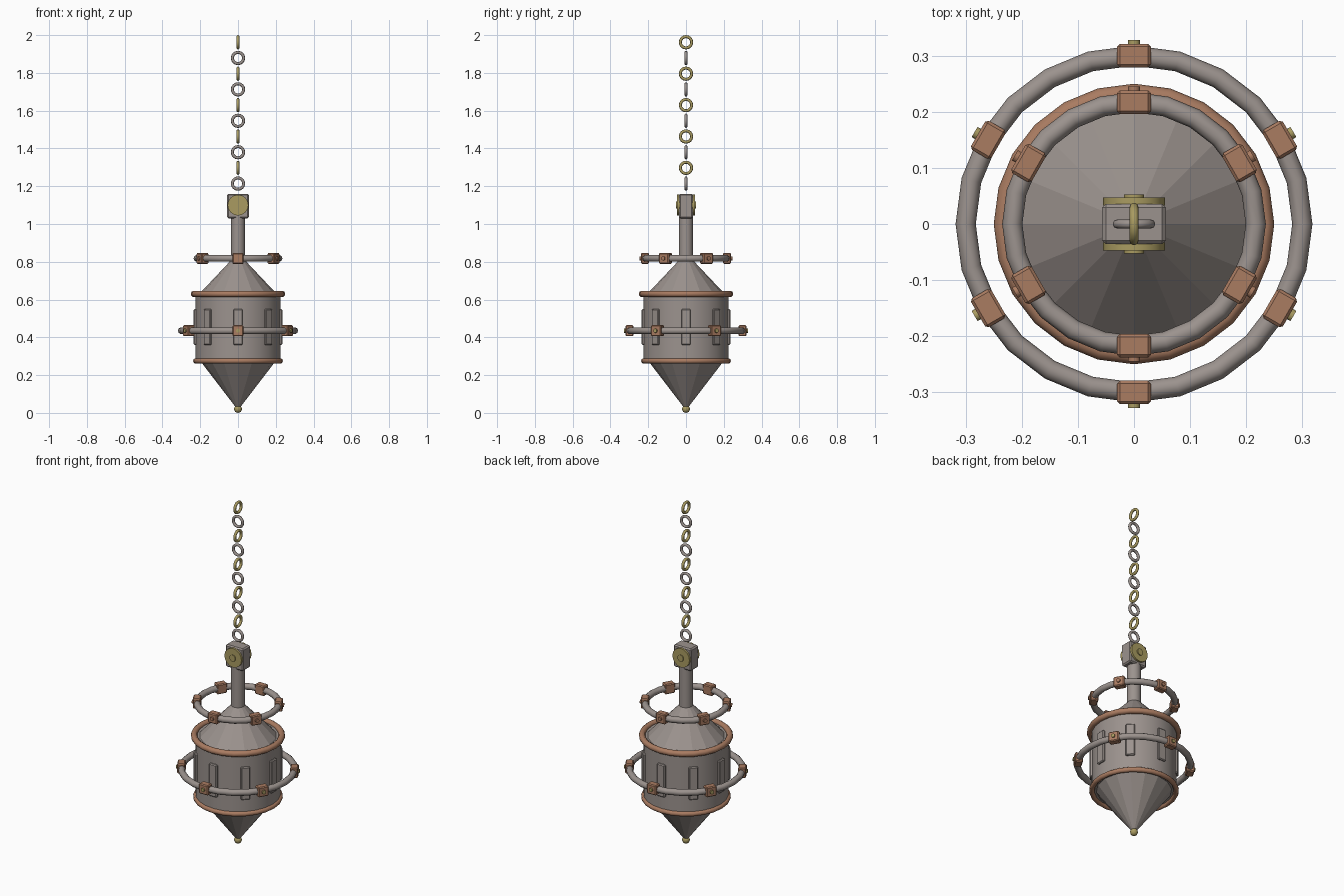
import bpy, math
from mathutils import Vector, Matrix

if "Cube" in bpy.data.objects:
    bpy.data.objects.remove(bpy.data.objects["Cube"])


def material(name, rgb):
    m = bpy.data.materials.new(name)
    m.diffuse_color = (*rgb, 1)
    m.use_nodes = True
    m.node_tree.nodes["Principled BSDF"].inputs["Base Color"].default_value = m.diffuse_color
    return m


STEEL = material("steel", (0.33, 0.29, 0.27))
COPPER = material("copper", (0.40, 0.20, 0.12))
BRASS = material("brass", (0.40, 0.33, 0.12))


def finish(name, mat, smooth=40):
    o = bpy.context.object
    o.name = name
    o.data.materials.append(mat)
    if smooth:
        bpy.ops.object.shade_smooth_by_angle(angle=math.radians(smooth))
    return o


def cone(name, mat, r1, r2, z1, z2, n=24, smooth=40):
    bpy.ops.mesh.primitive_cone_add(vertices=n, radius1=r1, radius2=r2,
                                    depth=z2 - z1, location=(0, 0, (z1 + z2) / 2))
    return finish(name, mat, smooth)


def cylinder(name, mat, r, depth, loc, axis, n=16):
    rot = Vector(axis).to_track_quat('Z', 'Y').to_euler()
    bpy.ops.mesh.primitive_cylinder_add(vertices=n, radius=r, depth=depth,
                                        location=loc, rotation=rot)
    return finish(name, mat)


def ring(name, mat, R, r, z, rot=(0, 0, 0), n=24, m=10):
    bpy.ops.mesh.primitive_torus_add(major_radius=R, minor_radius=r, major_segments=n,
                                     minor_segments=m, location=(0, 0, z), rotation=rot)
    return finish(name, mat, 60)


def box(name, mat, size, loc, angle=0, bevel=0.005):
    bpy.ops.mesh.primitive_cube_add(size=1, location=loc, rotation=(0, 0, angle))
    o = finish(name, mat, 0)
    o.data.transform(Matrix.Diagonal((*size, 1)))
    b = o.modifiers.new("bevel", 'BEVEL')
    b.width = bevel
    b.segments = 1
    return o


# lantern body with conical roof and pointed base
cone("body", STEEL, 0.225, 0.225, 0.275, 0.63)
cone("roof", STEEL, 0.205, 0.035, 0.63, 0.81, 16, 0)
cone("base_point", STEEL, 0.012, 0.2, 0.03, 0.275, 16, 0)
ring("upper_rim", COPPER, 0.233, 0.017, 0.63)
ring("lower_rim", COPPER, 0.224, 0.014, 0.275)

# finial ball at the bottom
bpy.ops.mesh.primitive_uv_sphere_add(segments=12, ring_count=8, radius=0.021,
                                     location=(0, 0, 0.021))
finish("finial", BRASS)

# vertical panels round the body
for i in range(8):
    a = i * math.pi / 4
    box(f"panel_{i}", STEEL, (0.03, 0.05, 0.19),
        (0.22 * math.cos(a), 0.22 * math.sin(a), 0.455), a)

# two hoops, each with six clamps and bolts
for label, R, z in (("upper", 0.217, 0.818), ("middle", 0.3, 0.435)):
    ring(f"{label}_hoop", STEEL, R, 0.018, z)
    for i in range(6):
        a = math.radians(30 + 60 * i)
        d = Vector((math.cos(a), math.sin(a), 0))
        p = d * R + Vector((0, 0, z))
        box(f"{label}_clamp_{i}", COPPER, (0.042, 0.06, 0.058), p, a)
        bolt = BRASS if label == "middle" else COPPER
        cylinder(f"{label}_bolt_{i}", bolt, 0.011, 0.02, p + d * 0.018, d, 10)

# stem and hanger block with side caps
cone("stem", STEEL, 0.037, 0.037, 0.78, 1.05, 16)
box("hanger_block", STEEL, (0.114, 0.072, 0.13), (0, 0, 1.095), 0, 0.007)
for side in (-1, 1):
    cylinder("hanger_cap", BRASS, 0.055, 0.014, (0, side * 0.04, 1.1), (0, side, 0))
    cylinder("hanger_bolt", BRASS, 0.019, 0.016, (0, side * 0.045, 1.1), (0, side, 0), 10)

# chain of alternating links
for i in range(10):
    odd = i % 2
    rot = (0, math.pi / 2, 0) if odd else (math.pi / 2, 0, 0)
    ring(f"chain_link_{i}", BRASS if odd else STEEL, 0.03, 0.008,
         1.214 + i * 0.0831, rot, 16, 8)
